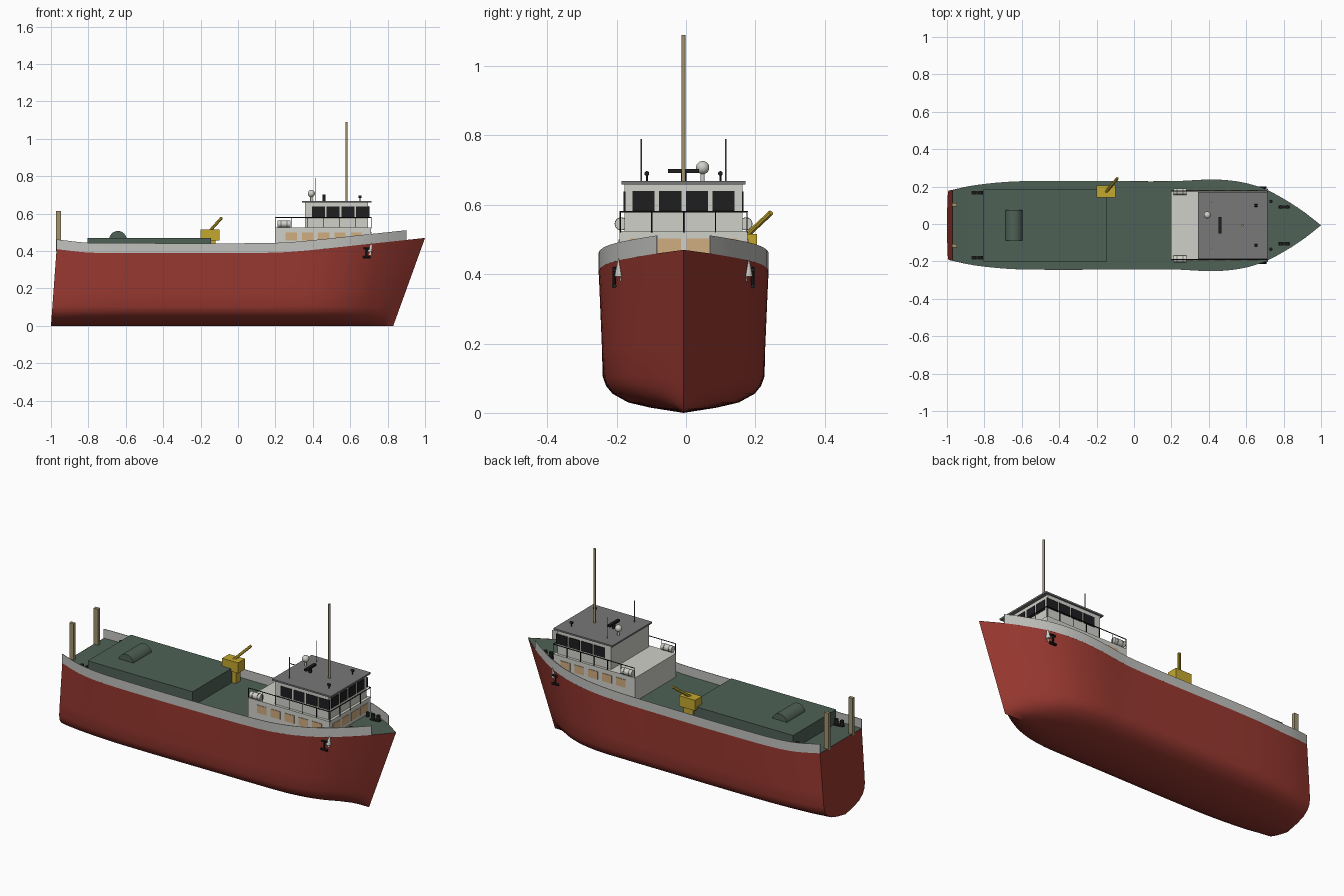
import bpy, bmesh, math
from mathutils import Vector

cube = bpy.data.objects.get("Cube")
if cube:
    bpy.data.objects.remove(cube, do_unlink=True)

CY = -0.007  # centreline of the ship


def material(name, rgb):
    lin = [((c / 255 + 0.055) / 1.055) ** 2.4 for c in rgb] + [1]
    m = bpy.data.materials.new(name)
    m.use_nodes = True
    m.diffuse_color = lin
    m.node_tree.nodes["Principled BSDF"].inputs["Base Color"].default_value = lin
    return m


RED = material("hull red", (152, 56, 48))
GREEN = material("deck green", (78, 97, 86))
LIGHT = material("house light grey", (208, 208, 201))
RAIL = material("bulwark grey", (192, 192, 189))
ROOF = material("roof grey", (120, 120, 121))
TAN = material("wood tan", (163, 148, 112))
YELLOW = material("crane yellow", (196, 168, 48))
WARM = material("warm window", (208, 172, 128))
BLACK = material("black", (30, 30, 32))


def finish(name, bm, mat, smooth=None):
    bmesh.ops.recalc_face_normals(bm, faces=bm.faces)
    me = bpy.data.meshes.new(name)
    bm.to_mesh(me)
    bm.free()
    me.materials.append(mat)
    ob = bpy.data.objects.new(name, me)
    ob.location.y = CY
    bpy.context.collection.objects.link(ob)
    if smooth:
        bpy.ops.object.select_all(action='DESELECT')
        ob.select_set(True)
        bpy.context.view_layer.objects.active = ob
        bpy.ops.object.shade_smooth_by_angle(angle=math.radians(smooth))
    return ob


def box(name, mat, x, y, z):
    """Box from (min, max) ranges."""
    bm = bmesh.new()
    bmesh.ops.create_cube(bm, size=1)
    for v in bm.verts:
        v.co = [r[0] + (c + 0.5) * (r[1] - r[0]) for r, c in zip((x, y, z), v.co)]
    return finish(name, bm, mat)


def rod(name, mat, a, b, r, sides=12, r2=None):
    a, b = Vector(a), Vector(b)
    bm = bmesh.new()
    bmesh.ops.create_cone(bm, cap_ends=True, segments=sides, radius1=r,
                          radius2=r if r2 is None else r2, depth=(b - a).length)
    q = (b - a).to_track_quat('Z', 'Y')
    for v in bm.verts:
        v.co = q @ v.co + (a + b) / 2
    return finish(name, bm, mat, 40 if sides > 6 else None)


def interp(x, pts):
    """Smooth curve through (x, value) points."""
    n = len(pts)
    slope = [(pts[min(i + 1, n - 1)][1] - pts[max(i - 1, 0)][1]) /
             (pts[min(i + 1, n - 1)][0] - pts[max(i - 1, 0)][0]) for i in range(n)]
    for i in range(n - 1):
        (x0, a), (x1, b) = pts[i], pts[i + 1]
        if x <= x1 + 1e-6:
            h = x1 - x0
            t = (x - x0) / h
            return (a * (1 + 2 * t) * (1 - t) ** 2 + slope[i] * h * t * (1 - t) ** 2
                    + b * t * t * (3 - 2 * t) + slope[i + 1] * h * t * t * (t - 1))
    return pts[-1][1]


BEAM = [(-0.97, 0.188), (-0.85, 0.215), (-0.6, 0.236), (0.2, 0.236), (0.43, 0.245),
        (0.58, 0.23), (0.7, 0.194), (0.8, 0.142), (0.9, 0.078), (1, 0)]
SHEER = [(-0.97, 0.41), (-0.8, 0.392), (-0.6, 0.39), (0.1, 0.39), (0.3, 0.397),
         (0.7, 0.438), (1, 0.47)]
SECTION = [(0, 0), (0.4, 0.015), (0.67, 0.03), (0.86, 0.055), (0.94, 0.078), (0.98, 0.105)]
STATIONS = [-0.97 + 1.97 * i / 48 for i in range(49)]


def beam(x):
    return max(interp(x, BEAM), 0)


def sheer(x):
    return interp(x, SHEER)


def hull_point(x, f, z):
    """Rake the bow and stern, and narrow the forefoot."""
    up = z / sheer(x)
    fwd = max(0, (x - 0.2) / 0.8)
    aft = max(0, (-0.6 - x) / 0.37)
    flare = 1 - (1 - up) * 0.22 * fwd
    return Vector((x - (1 - up) * (0.17 * fwd ** 1.5 + 0.03 * aft), f * beam(x) * flare, z))


# Hull shell, lofted through stations
bm = bmesh.new()
rows = []
for x in STATIONS:
    s = sheer(x)
    half = SECTION + [(0.985 + 0.015 * k / 4, 0.105 + (s - 0.105) * k / 4) for k in range(1, 5)]
    ring = [(-f, z) for f, z in reversed(half)] + half[1:]
    rows.append([bm.verts.new(hull_point(x, f, z)) for f, z in ring])
for a, b in zip(rows, rows[1:]):
    for i in range(len(a) - 1):
        bm.faces.new((a[i], a[i + 1], b[i + 1], b[i]))
bm.faces.new(rows[0])
bmesh.ops.remove_doubles(bm, verts=bm.verts, dist=1e-5)
finish("hull", bm, RED, 40)

# Main deck
bm = bmesh.new()
edges = [[bm.verts.new((x, s * beam(x), sheer(x) - 0.001)) for s in (-1, 1)] for x in STATIONS]
for a, b in zip(edges, edges[1:]):
    bm.faces.new((a[0], b[0], b[1], a[1]))
bmesh.ops.remove_doubles(bm, verts=bm.verts, dist=1e-5)
finish("deck", bm, GREEN, 40)

# Bulwarks along both sides, open at the stern and the stem
for side, word in ((1, "left"), (-1, "right")):
    bm = bmesh.new()
    strip = []
    for i in range(46):
        x = -0.97 + 1.87 * i / 45
        strip.append([bm.verts.new((x, side * max(beam(x) - d, 0), sheer(x) + h))
                      for d, h in ((0, 0), (0, 0.052), (0.003, 0.052), (0.003, 0))])
    for a, b in zip(strip, strip[1:]):
        for k in range(4):
            bm.faces.new((a[k], b[k], b[(k + 1) % 4], a[(k + 1) % 4]))
    for end in (strip[0], strip[-1]):
        bm.faces.new(end)
    finish("bulwark_" + word, bm, RAIL, 30)

# Cargo hatch with its rounded companion cover
box("cargo_hatch", GREEN, (-0.805, -0.145), (-0.194, 0.194), (0.38, 0.47))
rod("hatch_cover", GREEN, (-0.642, -0.082, 0.46), (-0.642, 0.082, 0.46), 0.047, 32)

# Crane
box("crane_post", YELLOW, (-0.18, -0.12), (0.16, 0.2), (0.385, 0.46))
box("crane_head", YELLOW, (-0.2, -0.1), (0.15, 0.212), (0.455, 0.515))
rod("crane_arm", YELLOW, (-0.15, 0.178, 0.508), (-0.088, 0.252, 0.577), 0.008, 8)

# Deckhouse, wheelhouse and roof
box("deckhouse", LIGHT, (0.197, 0.71), (-0.185, 0.185), (0.38, 0.525))
box("wheelhouse", LIGHT, (0.357, 0.695), (-0.17, 0.17), (0.52, 0.66))
box("wheelhouse_roof", ROOF, (0.343, 0.715), (-0.179, 0.179), (0.659, 0.668))

# Windows as thin plates
for i in range(4):
    y = (i - 1.5) * 0.077
    box("wheelhouse_front_window", BLACK, (0.692, 0.698), (y - 0.032, y + 0.032), (0.582, 0.64))
    y = (i - 1.5) * 0.082
    box("deckhouse_front_window", WARM, (0.707, 0.713), (y - 0.033, y + 0.033), (0.455, 0.502))
for s in (-1, 1):
    for i in range(4):
        x = 0.43 + i * 0.079
        box("wheelhouse_side_window", BLACK, (x - 0.035, x + 0.035),
            sorted((s * 0.168, s * 0.173)), (0.582, 0.638))
    for i in range(5):
        x = 0.285 + i * 0.087
        box("deckhouse_side_window", WARM, (x - 0.03, x + 0.03),
            sorted((s * 0.183, s * 0.188)), (0.455, 0.5))

# Railing around the deckhouse top
for s in (-1, 1):
    rod("side_handrail", BLACK, (0.2, s * 0.183, 0.58), (0.712, s * 0.183, 0.58), 0.0025, 6)
    for i in range(7):
        x = 0.2 + i * 0.512 / 6
        rod("side_rail_post", BLACK, (x, s * 0.183, 0.52), (x, s * 0.183, 0.58), 0.002, 6)
rod("front_handrail", BLACK, (0.712, -0.183, 0.58), (0.712, 0.183, 0.58), 0.0025, 6)
for i in range(-1, 2):
    rod("front_rail_post", BLACK, (0.712, i * 0.092, 0.52), (0.712, i * 0.092, 0.58), 0.002, 6)

# Mast, radar and satellite dome
rod("mast", TAN, (0.58, 0, 0.66), (0.58, 0, 1.09), 0.006)
rod("radar_pedestal", BLACK, (0.46, 0, 0.66), (0.46, 0, 0.695), 0.008)
box("radar_bar", BLACK, (0.452, 0.468), (-0.045, 0.045), (0.691, 0.703))
rod("dome_stalk", LIGHT, (0.392, 0.055, 0.66), (0.392, 0.055, 0.7), 0.006)
bm = bmesh.new()
bmesh.ops.create_uvsphere(bm, u_segments=24, v_segments=14, radius=0.019)
bmesh.ops.translate(bm, verts=bm.verts, vec=(0.392, 0.055, 0.707))
finish("satellite_dome", bm, LIGHT, 60)

# Fittings repeated on each side
for s in (-1, 1):
    rod("whip_antenna", ROOF, (0.415, s * 0.122, 0.66), (0.415, s * 0.122, 0.79), 0.002, 6)
    rod("roof_lamp_stalk", BLACK, (0.652, s * 0.106, 0.66), (0.652, s * 0.106, 0.685), 0.003, 8)
    rod("roof_lamp", BLACK, (0.644, s * 0.106, 0.69), (0.66, s * 0.106, 0.69), 0.007)
    rod("life_raft", LIGHT, (0.212, s * 0.18, 0.545), (0.28, s * 0.18, 0.545), 0.018, 16)
    for x in (0.23, 0.262):
        rod("life_raft_strap", ROOF, (x - 0.003, s * 0.18, 0.545), (x + 0.003, s * 0.18, 0.545), 0.0188, 16)
    box("stern_post", TAN, (-0.974, -0.946), (s * 0.11 - 0.009, s * 0.11 + 0.009), (0.4, 0.613))
    rod("deck_vent", BLACK, (0.732, s * 0.128, 0.43), (0.732, s * 0.128, 0.465), 0.009)
    # Twin bollards fore and aft
    for x, y in ((-0.838, 0.174), (0.803, 0.098)):
        z = sheer(x)
        box("bollard_base", BLACK, (x - 0.03, x + 0.03), (s * y - 0.009, s * y + 0.009), (z - 0.002, z + 0.006))
        for d in (-0.017, 0.017):
            rod("bollard", BLACK, (x + d, s * y, z), (x + d, s * y, z + 0.034), 0.01)
    # Anchor hanging below its hawse cone
    y = s * 0.2
    rod("hawse_cone", LIGHT, (0.705, s * 0.186, 0.395), (0.713, s * 0.186, 0.445), 0.013, 12, 0.003)
    rod("anchor_shank", BLACK, (0.688, y, 0.362), (0.688, y, 0.42), 0.005, 8)
    rod("anchor_stock", BLACK, (0.672, y, 0.413), (0.704, y, 0.413), 0.006, 8)
    rod("anchor_flukes", BLACK, (0.668, y, 0.366), (0.708, y, 0.366), 0.007, 8)
